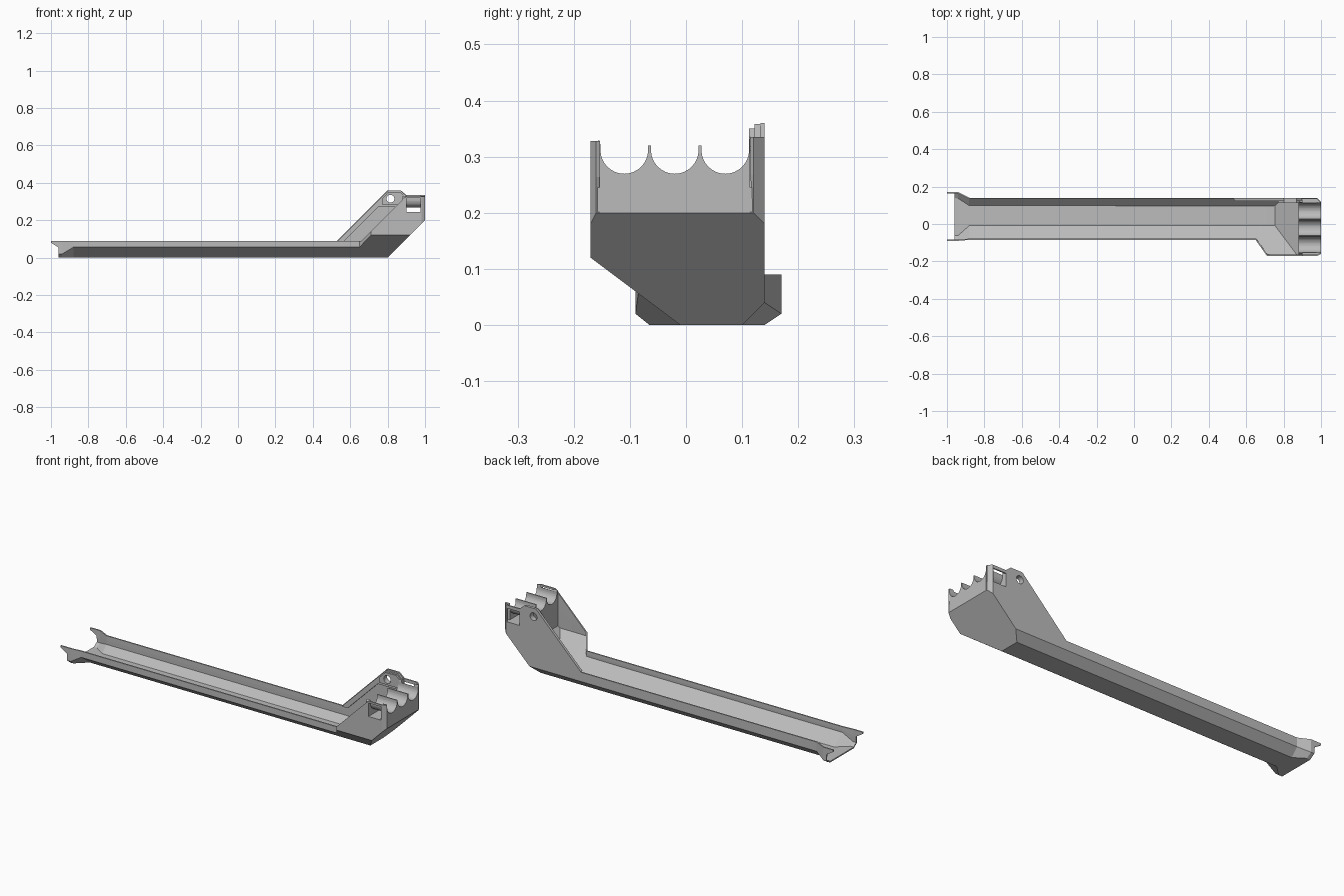
import bpy, bmesh, math
from mathutils import Vector

cube = bpy.data.objects.get("Cube")
if cube:
    bpy.data.objects.remove(cube, do_unlink=True)

grey = bpy.data.materials.new("plain_grey")
grey.use_nodes = True
COLOUR = (0.5, 0.5, 0.5, 1)
grey.diffuse_color = COLOUR
grey.node_tree.nodes["Principled BSDF"].inputs["Base Color"].default_value = COLOUR


def finish(name, bm):
    mesh = bpy.data.meshes.new(name)
    bm.to_mesh(mesh)
    bm.free()
    mesh.materials.append(grey)
    obj = bpy.data.objects.new(name, mesh)
    bpy.context.collection.objects.link(obj)
    return obj


def prism(name, outline, axis, lo, hi, cuts=()):
    """Extrude an outline along x (outline in y, z) or y (outline in x, z), then trim it."""
    bm = bmesh.new()
    place = (lambda p, t: (t, p[0], p[1])) if axis == "x" else (lambda p, t: (p[0], t, p[1]))
    ends = [[bm.verts.new(place(p, t)) for p in outline] for t in (lo, hi)]
    for ring in ends:
        bm.faces.new(ring)
    for i in range(len(outline)):
        j = (i + 1) % len(outline)
        bm.faces.new((ends[0][i], ends[0][j], ends[1][j], ends[1][i]))
    for point, normal in cuts:
        result = bmesh.ops.bisect_plane(bm, geom=bm.verts[:] + bm.edges[:] + bm.faces[:],
                                        plane_co=point, plane_no=normal, clear_outer=True)
        rim = [e for e in result["geom_cut"] if isinstance(e, bmesh.types.BMEdge)]
        bmesh.ops.holes_fill(bm, edges=rim)
    bmesh.ops.recalc_face_normals(bm, faces=bm.faces[:])
    return finish(name, bm)


def ramp(x, points):
    """Piecewise linear value."""
    if x <= points[0][0]:
        return points[0][1]
    for (a, u), (b, v) in zip(points, points[1:]):
        if x <= b:
            return u + (v - u) * (x - a) / (b - a)
    return points[-1][1]


def section(x):
    """Outer cross-section of the trough and head, from front rim to back rim."""
    front_top = ramp(x, [(0.66, 0.09), (0.89, 0.32), (0.9, 0.328)])
    back_top = ramp(x, [(0.53, 0.09), (0.8, 0.36), (0.87, 0.36), (0.9, 0.335)])
    floor = max(0, x - 0.8)
    corner = max(0, x - 0.98)
    front = ramp(x, [(0.65, -0.085), (0.71, -0.17)]) + corner / 2
    back = 0.14 - corner
    if x < -0.9:  # flared mouth
        front, back = -0.09, 0.17
        front_knee = back_knee = 0.02
        keel = (-0.065, 0.14)
    else:
        front_knee = max(-0.75 * (front + 0.01), floor)
        back_knee = max(0.04, floor)
        keel = (max(front, -0.01 - floor / 0.75), min(back, 0.1 + floor))
    return [(x, front, front_top), (x, front, (front_top + front_knee) / 2),
            (x, front, front_knee), (x, keel[0], floor), (x, keel[1], floor),
            (x, back, back_knee), (x, back, (back_top + back_knee) / 2), (x, back, back_top)]


# Trough and head skin, lofted along x
bm = bmesh.new()
stations = [-0.96, -0.94, -0.88, 0.53, 0.65, 0.66, 0.71, 0.8, 0.84, 0.87, 0.89, 0.9, 0.92, 0.98, 1.0]
rows = [[bm.verts.new(p) for p in section(x)] for x in stations]
for r, s in zip(rows, rows[1:]):
    for j in range(len(r) - 1):
        bm.faces.new((r[j], r[j + 1], s[j + 1], s[j]))
# Pointed ears at the mouth
for top, mid, flip in ((rows[0][0], rows[0][1], False), (rows[0][7], rows[0][6], True)):
    high = bm.verts.new((-1, top.co.y, 0.09))
    low = bm.verts.new((-1, top.co.y, 0.08))
    ring = [high, low, mid, top]
    bm.faces.new(ring[::-1] if flip else ring)
bmesh.ops.remove_doubles(bm, verts=bm.verts[:], dist=0.0005)
skin = finish("trough_and_head", bm)
solid = skin.modifiers.new("thickness", "SOLIDIFY")
solid.thickness = 0.007
solid.offset = -1

# Scalloped cradle outline
CENTRES = (-0.11, -0.02, 0.07)


def scallops(radius, top):
    line = []
    for c in CENTRES:
        line.append((c - radius, top))
        for k in range(17):
            a = math.pi * (1 + k / 16)
            line.append((c + radius * math.cos(a), 0.312 + radius * math.sin(a)))
        line.append((c + radius, top))
    return line


upper = scallops(0.0425, 0.32)
plate = [(-0.163, 0.2), (-0.163, 0.32), (-0.155, 0.33)] + upper + [(0.115, 0.335), (0.132, 0.335), (0.132, 0.2)]
prism("cradle_inner_plate", plate, "x", 0.88, 0.9)
end_plate = [(max(-0.154, min(0.114, y)), z) for y, z in plate]
prism("cradle_end_plate", end_plate, "x", 0.975, 1.0)
prism("cradle_sheet", upper + scallops(0.0446, 0.319)[::-1], "x", 0.895, 0.98)

# Ramp and solid block under the cradle, trimmed to the sloping underside
block = [(0.75, 0.003), (0.88, 0.133), (0.88, 0.245), (0.998, 0.245), (0.998, 0.2), (0.801, 0.003)]
prism("head_ramp_block", block, "y", -0.163, 0.134,
      [(Vector((0, -0.01, 0.003)), Vector((0, -0.6, -0.8))),
       (Vector((0, 0.1, 0.003)), Vector((0, 1, -1))),
       (Vector((1, 0.118, 0)), Vector((1, 1, 0))),
       (Vector((1, -0.157, 0)), Vector((1, -2, 0)))])

# Raised rim and lug on the inside of the back wall
rim = prism("back_wall_rim", [(0.535, 0.09), (0.803, 0.358), (0.87, 0.358), (0.895, 0.335), (0.895, 0.27),
                              (0.75, 0.27), (0.57, 0.09)], "y", 0.122, 0.135)
lug = prism("back_wall_lug", [(0.77, 0.315), (0.803, 0.35), (0.868, 0.35), (0.885, 0.335), (0.885, 0.285),
                              (0.77, 0.285)], "y", 0.112, 0.125)

# Side windows and pin hole
window = prism("window_cutter", [(0.9, 0.245), (0.975, 0.245), (0.975, 0.318), (0.9, 0.318)], "y", -0.3, 0.3)
circle = [(0.815 + 0.021 * math.cos(k * math.pi / 12), 0.315 + 0.021 * math.sin(k * math.pi / 12)) for k in range(24)]
hole = prism("pin_hole_cutter", circle, "y", 0.05, 0.3)
for target, cutters in ((skin, (window, hole)), (rim, (hole,)), (lug, (hole,))):
    for cutter in cutters:
        mod = target.modifiers.new("cut", "BOOLEAN")
        mod.operation = "DIFFERENCE"
        mod.solver = "EXACT"
        mod.object = cutter
for cutter in (window, hole):
    cutter.hide_render = True
    cutter.hide_set(True)
